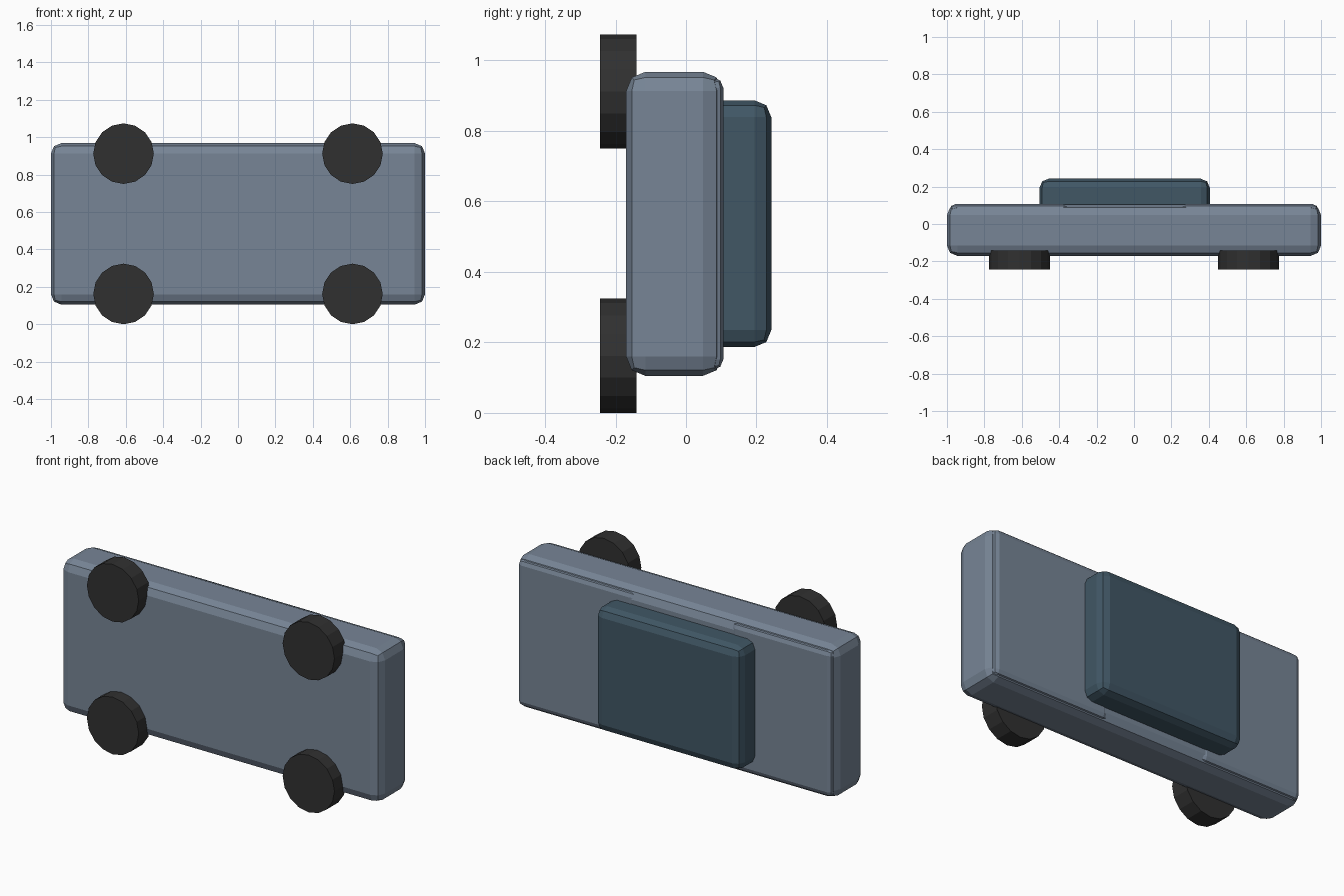
import bpy, math

if "Cube" in bpy.data.objects:
    bpy.data.objects.remove(bpy.data.objects["Cube"])


def material(name, rgb):
    m = bpy.data.materials.new(name)
    m.diffuse_color = (*rgb, 1)
    m.use_nodes = True
    m.node_tree.nodes["Principled BSDF"].inputs["Base Color"].default_value = m.diffuse_color
    return m


PAINT = material("grey_blue_paint", (0.185, 0.235, 0.305))
GLASS = material("dark_teal", (0.052, 0.095, 0.130))
RUBBER = material("black_rubber", (0.030, 0.030, 0.030))


def rounded_box(name, lo, hi, bevel, mat):
    bpy.ops.mesh.primitive_cube_add(
        size=1, location=[(a + b) / 2 for a, b in zip(lo, hi)])
    ob = bpy.context.object
    ob.name = name
    ob.scale = [b - a for a, b in zip(lo, hi)]
    bpy.ops.object.transform_apply(location=False, rotation=False, scale=True)
    mod = ob.modifiers.new("rounded_edges", "BEVEL")
    mod.width = bevel
    mod.segments = 2
    ob.data.materials.append(mat)
    return ob


# Car lying on its side: the roof faces +y and the wheels face -y
rounded_box("body", (-1, -0.17, 0.105), (1, 0.103, 0.968), 0.055, PAINT)
rounded_box("hood", (0.25, -0.02, 0.122), (0.985, 0.106, 0.952), 0.03, PAINT)
rounded_box("trunk", (-0.985, -0.02, 0.122), (-0.35, 0.106, 0.952), 0.03, PAINT)
rounded_box("cabin", (-0.505, 0.0, 0.187), (0.405, 0.242, 0.887), 0.048, GLASS)

# Wheels
for x in (-0.612, 0.612):
    for z in (0.162, 0.912):
        bpy.ops.mesh.primitive_cylinder_add(
            vertices=16, radius=0.162, depth=0.103,
            location=(x, -0.1925, z), rotation=(math.pi / 2, 0, 0))
        wheel = bpy.context.object
        wheel.name = "wheel"
        wheel.data.materials.append(RUBBER)
